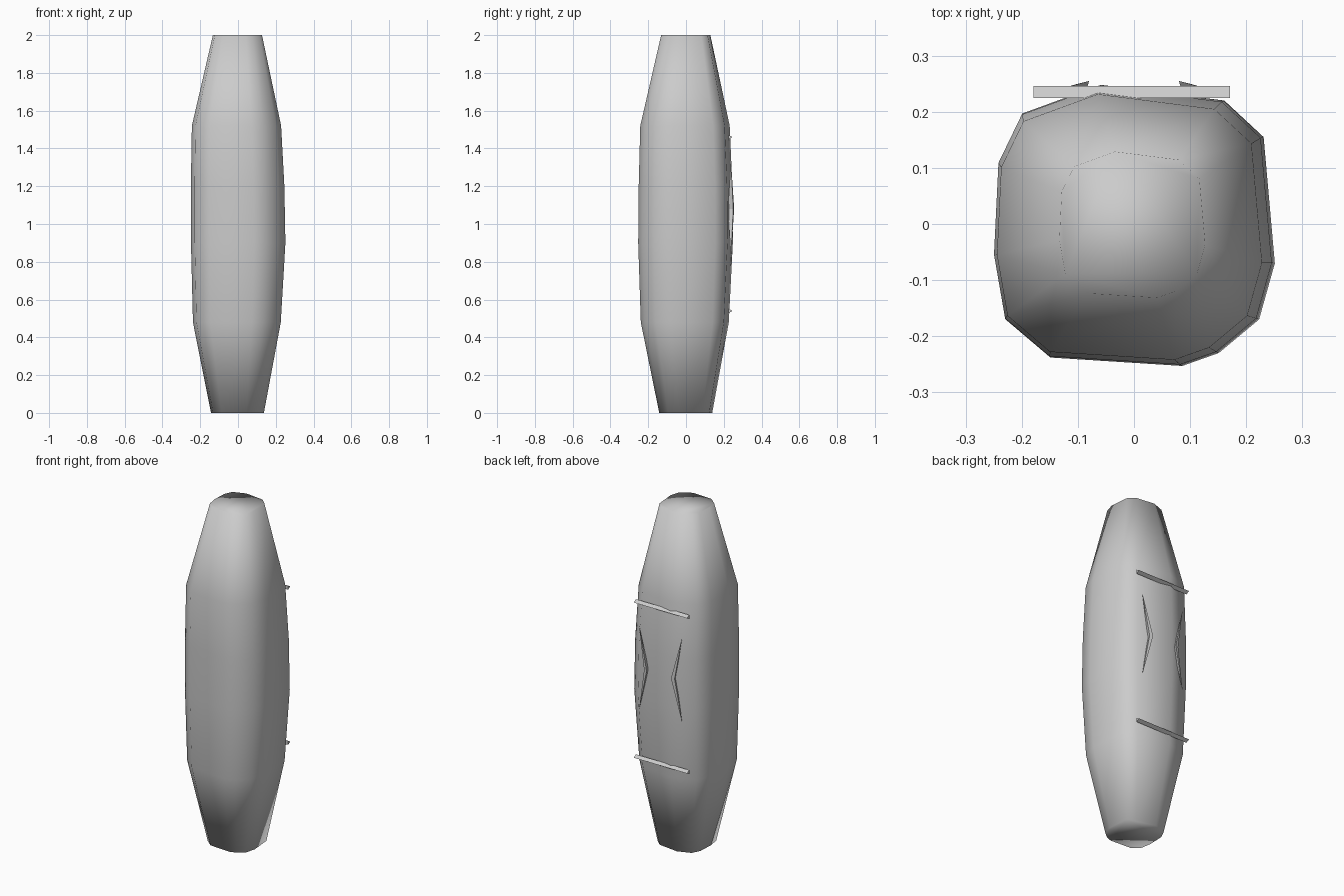
import bpy, bmesh
from math import pi
from mathutils import Matrix

if "Cube" in bpy.data.objects:
    bpy.data.objects.remove(bpy.data.objects["Cube"])


def make_object(name, bm, smooth=False):
    bmesh.ops.recalc_face_normals(bm, faces=bm.faces[:])
    for f in bm.faces:
        f.smooth = smooth
    mesh = bpy.data.meshes.new(name)
    bm.to_mesh(mesh)
    bm.free()
    ob = bpy.data.objects.new(name, mesh)
    bpy.context.collection.objects.link(ob)
    return ob


# Body: irregular rounded-square section, scaled along the height
section = [(.25, -.07), (.23, .155), (.16, .22), (-.06, .248), (-.2, .197),
           (-.242, .11), (-.25, -.055), (-.23, -.17), (-.15, -.238),
           (.085, -.253), (.15, -.23), (.222, -.17)]
levels = [(0, .56, -.003, 0), (.48, .93, -.006, -.004), (.9, 1, .001, 0),
          (1.2, .99, -.002, 0), (1.52, .945, -.008, -.003), (2, .52, -.003, 0)]
bm = bmesh.new()
rings = [[bm.verts.new((x * s + dx, y * s + dy, z)) for x, y in section]
         for z, s, dx, dy in levels]
n = len(section)
for a, b in zip(rings, rings[1:]):
    for i in range(n):
        j = (i + 1) % n
        bm.faces.new((a[i], a[j], b[j], b[i]))
bm.faces.new(rings[0])
bm.faces.new(rings[-1])
make_object("body", bm, True)

# Horizontal three-sided bars on the back
for name, z in (("upper_bar", 1.46), ("lower_bar", .54)):
    bm = bmesh.new()
    bmesh.ops.create_cone(bm, cap_ends=True, segments=3, radius1=.014,
                          radius2=.014, depth=.35)
    bmesh.ops.transform(bm, verts=bm.verts[:],
                        matrix=Matrix.Translation((-.004, .232, z))
                        @ Matrix.Rotation(pi / 2, 4, 'Y'))
    make_object(name, bm)

# Slim chevrons on the back whose tips point to each other
for name, side in (("right_chevron", 1), ("left_chevron", -1)):
    bm = bmesh.new()
    pts = [(.142, .238, .825), (.08, .255, 1.08), (.142, .238, 1.335),
           (.1, .25, 1.08), (.09, .222, 1.08)]
    v = [bm.verts.new((x * side, y, z)) for x, y, z in pts]
    for e in (v[0], v[2]):
        for a, b in ((1, 3), (3, 4), (4, 1)):
            bm.faces.new((e, v[a], v[b]))
    make_object(name, bm)
